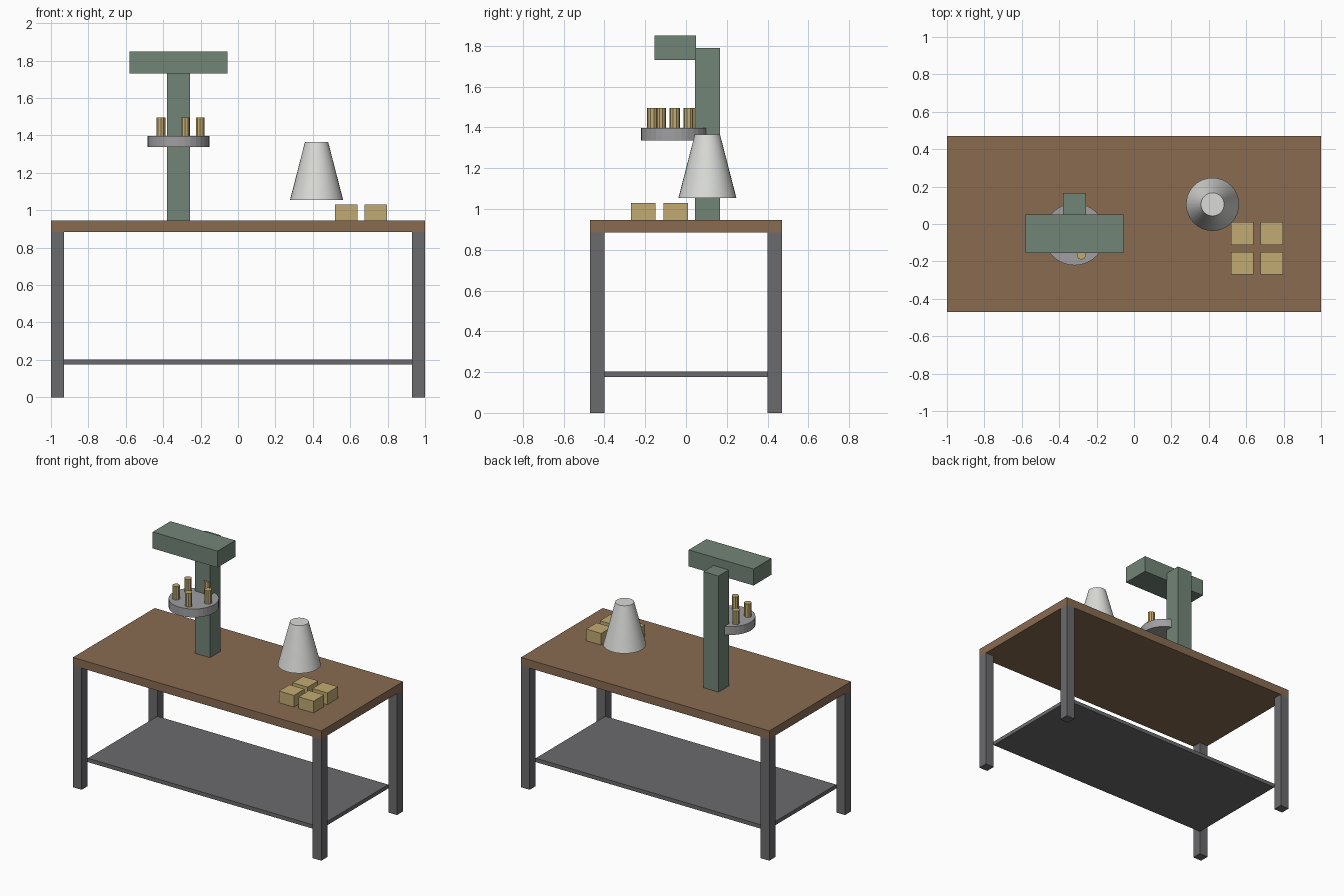
import bpy
from math import cos, sin, radians

default = bpy.data.objects.get("Cube")
if default:
    bpy.data.objects.remove(default, do_unlink=True)


def material(name, r, g, b):
    m = bpy.data.materials.new(name)
    m.diffuse_color = (r, g, b, 1)
    m.use_nodes = True
    node = next(n for n in m.node_tree.nodes if n.type == 'BSDF_PRINCIPLED')
    node.inputs["Base Color"].default_value = (r, g, b, 1)
    return m


wood = material("brown wood", 0.25, 0.147, 0.083)
steel = material("dark grey steel", 0.145, 0.145, 0.153)
green = material("grey green paint", 0.17, 0.235, 0.185)
grey = material("light grey metal", 0.35, 0.35, 0.36)
white = material("off white", 0.70, 0.71, 0.68)
brass = material("pale brass", 0.54, 0.41, 0.17)


def finish(name, mat):
    ob = bpy.context.object
    ob.name = ob.data.name = name
    ob.data.materials.append(mat)
    return ob


def box(name, centre, size, z0, z1, mat):
    """Box given by its plan centre, plan size and height range."""
    bpy.ops.mesh.primitive_cube_add(size=1, location=(*centre, (z0 + z1) / 2))
    ob = finish(name, mat)
    for v in ob.data.vertices:
        v.co.x *= size[0]
        v.co.y *= size[1]
        v.co.z *= z1 - z0
    return ob


def round_part(name, centre, r0, r1, z0, z1, sides, mat):
    """Upright cylinder or truncated cone."""
    bpy.ops.mesh.primitive_cone_add(vertices=sides, radius1=r0, radius2=r1,
                                    depth=z1 - z0,
                                    location=(*centre, (z0 + z1) / 2))
    return finish(name, mat)


# Bench: top, shelf and four corner legs
TOP = 0.945
UNDER = 0.885
box("bench_top", (0, 0), (2, 0.94), UNDER, TOP, wood)
box("lower_shelf", (0, 0), (1.86, 0.80), 0.175, 0.203, steel)
for sx, side in ((1, "left"), (-1, "right")):
    for sy, end in ((-1, "front"), (1, "back")):
        box(f"{end}_{side}_leg", (sx * 0.965, sy * 0.435), (0.07, 0.07),
            0, UNDER, steel)

# Press: column and overhanging head
PX = -0.318
box("press_column", (PX, 0.106), (0.122, 0.122), TOP, 1.79, green)
box("press_head", (PX, -0.052), (0.522, 0.204), 1.73, 1.85, green)

# Round carrier with a ring of five pins
PY = -0.055
round_part("carrier_disc", (PX, PY), 0.166, 0.166, 1.337, 1.398, 32, grey)
for i in range(5):
    a = radians(72 * i)
    spot = (PX + 0.116 * cos(a), PY + 0.116 * sin(a))
    round_part(f"carrier_pin_{i + 1}", spot, 0.025, 0.025, 1.398, 1.496, 10, brass)

# Tapered hood above the bench
round_part("tapered_hood", (0.42, 0.105), 0.142, 0.062, 1.055, 1.365, 32, white)
bpy.ops.object.shade_smooth_by_angle()

# Two by two group of blocks
for i, x in enumerate((0.579, 0.737)):
    for j, y in enumerate((-0.209, -0.051)):
        box(f"block_{i * 2 + j + 1}", (x, y), (0.121, 0.121), TOP, 1.03, brass)
